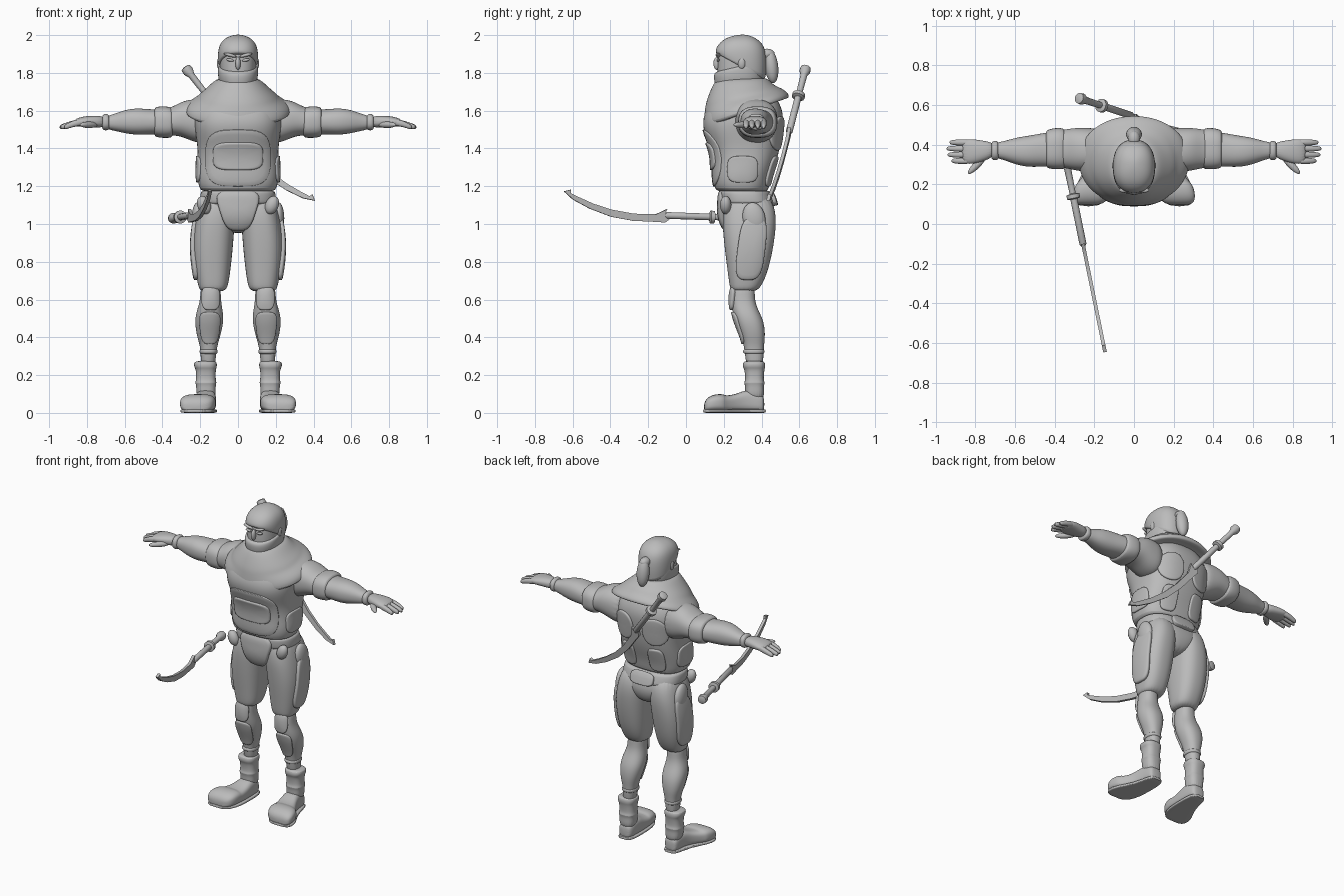
import bpy, bmesh, math
from math import sin, cos, pi, copysign
from mathutils import Vector, Matrix

cube = bpy.data.objects.get("Cube")
if cube:
    bpy.data.objects.remove(cube)

grey = bpy.data.materials.new("plain grey")
grey.use_nodes = True
tone = (0.5, 0.5, 0.5, 1)
grey.diffuse_color = tone
grey.node_tree.nodes["Principled BSDF"].inputs["Base Color"].default_value = tone


def finish(name, bm, smooth=0, mirror=False):
    """Turn a bmesh into a smooth object, optionally mirrored across x."""
    bmesh.ops.recalc_face_normals(bm, faces=bm.faces)
    mesh = bpy.data.meshes.new(name)
    bm.to_mesh(mesh)
    bm.free()
    mesh.materials.append(grey)
    obj = bpy.data.objects.new(name, mesh)
    bpy.context.collection.objects.link(obj)
    bpy.context.view_layer.objects.active = obj
    bpy.ops.object.select_all(action='DESELECT')
    obj.select_set(True)
    bpy.ops.object.shade_smooth_by_angle(angle=math.radians(50))
    if smooth:
        obj.modifiers.new("smooth", 'SUBSURF').levels = smooth
        obj.modifiers["smooth"].render_levels = smooth
    if mirror:
        obj.modifiers.new("mirror", 'MIRROR')
    return obj


def rounded(angle, power):
    """Point on a unit superellipse."""
    return [copysign(abs(v) ** (2 / power), v) for v in (cos(angle), sin(angle))]


def loft(name, rings, axis='z', power=2.3, seg=24, smooth=2, mirror=False, caps=True):
    """Skin rings of (position, low a, high a, low b, high b, optional tilt)."""
    bm = bmesh.new()
    loops = []
    for t, a0, a1, b0, b1, *tilt in rings:
        loop = []
        for i in range(seg):
            u, v = rounded(2 * pi * (i + .5) / seg, power)
            a = (a0 + a1) / 2 + u * (a1 - a0) / 2
            b = (b0 + b1) / 2 + v * (b1 - b0) / 2
            h = t + (tilt[0] * v if tilt else 0)
            loop.append(bm.verts.new({'z': (a, b, h), 'x': (h, a, b), 'y': (a, h, b)}[axis]))
        loops.append(loop)
    for low, high in zip(loops, loops[1:]):
        for i in range(seg):
            j = (i + 1) % seg
            bm.faces.new((low[i], low[j], high[j], high[i]))
    if caps:
        for loop in (loops[0], loops[-1]):
            bm.faces.new(loop)
    return finish(name, bm, smooth, mirror)


def upright(name, rings, **options):
    """Loft symmetric rings of (z, half width, front y, back y, optional tilt)."""
    return loft(name, [(z, -w, w, *rest) for z, w, *rest in rings], **options)


def plate(name, target, center, half, side, thick=.015, taper=0, lean=0, power=3.5, mirror=False):
    """Rounded panel wrapped on a body; side is its facing direction."""
    bm = bmesh.new()
    seg, steps = 32, 6
    cx, cy, cz = center
    hub, last = None, None
    for k in range(steps + 1):
        f = k / steps
        loop = []
        for i in range(seg if k else 1):
            u, v = rounded(2 * pi * i / seg, power)
            h = v * f * half[1]
            w = u * f * half[0] * (1 + taper * v * f) + lean * h
            spot = (cx, cy + w, cz + h) if side[0] else (cx + w, cy, cz + h)
            loop.append(bm.verts.new(spot))
        for i in range(seg if k else 0):
            j = (i + 1) % seg
            if last:
                bm.faces.new((last[i], last[j], loop[j], loop[i]))
            else:
                bm.faces.new((hub, loop[j], loop[i]))
        if k:
            last = loop
        else:
            hub = loop[0]
    obj = finish(name, bm)
    wrap = obj.modifiers.new("wrap", 'SHRINKWRAP')
    wrap.target = target
    wrap.wrap_method = 'PROJECT'
    wrap.use_project_x, wrap.use_project_y = bool(side[0]), bool(side[1])
    wrap.use_positive_direction = sum(side) < 0
    wrap.use_negative_direction = sum(side) > 0
    shell = obj.modifiers.new("shell", 'SOLIDIFY')
    shell.thickness, shell.offset = thick * 2, 0
    edge = obj.modifiers.new("edge", 'BEVEL')
    edge.width, edge.segments = thick * .5, 2
    if mirror:
        obj.modifiers.new("mirror", 'MIRROR')
    return obj


def ball(name, center, size, turn=(0, 'X'), mirror=False):
    bm = bmesh.new()
    bmesh.ops.create_uvsphere(bm, u_segments=24, v_segments=14, radius=1)
    bm.transform(Matrix.Translation(center) @ Matrix.Rotation(turn[0], 4, turn[1])
                 @ Matrix.Diagonal((*size, 1)))
    return finish(name, bm, 0, mirror)


def sword(name, start, along, up):
    """Curved sword: round pommel, grip, ring guard and hooked blade."""
    along = Vector(along).normalized()
    up = Vector(up)
    up = (up - along * up.dot(along)).normalized()
    frame = Matrix((along, up, along.cross(up))).transposed().to_4x4()
    frame.translation = Vector(start)
    grip = [(0, .015), (.005, .027), (.03, .029), (.055, .018), (.18, .016), (.185, .034),
            (.205, .034), (.21, .018), (.44, .018), (.45, .012)]
    handle = loft(name + "_handle", [(t, -r, r, -r, r) for t, r in grip],
                  axis='x', power=2, seg=16, smooth=0)
    handle.data.transform(frame)
    bm = bmesh.new()
    outline = [(.42, -.015), (.45, -.038), (.50, -.036), (.62, -.035), (.74, -.018), (.86, .022),
               (.95, .066), (1, .108), (.965, .118), (.965, .10), (.92, .08), (.84, .048),
               (.74, .02), (.62, .003), (.5, .004), (.44, .034), (.45, .014), (.42, .014)]
    front = [[bm.verts.new((u, v, w)) for u, v in outline] for w in (-.009, .009)]
    bm.faces.new(front[0])
    bm.faces.new(front[1])
    for i in range(len(outline)):
        j = (i + 1) % len(outline)
        bm.faces.new((front[0][i], front[0][j], front[1][j], front[1][i]))
    bm.transform(frame)
    finish(name + "_blade", bm)


# Torso, belt and pelvis
torso = upright("torso", [
    (1.17, .18, .18, .42), (1.18, .205, .15, .44), (1.25, .22, .14, .45), (1.33, .215, .145, .48),
    (1.41, .215, .13, .5), (1.5, .23, .085, .51), (1.58, .235, .09, .52), (1.66, .19, .14, .49),
    (1.73, .1, .2, .42)], power=2.6)
pelvis = upright("pelvis", [
    (1.2, .18, .19, .43), (1.12, .195, .19, .46), (1.06, .19, .185, .475), (1, .12, .2, .46),
    (.95, .05, .24, .42)], power=2.6)
upright("belt", [(1.1, .19, .19, .465), (1.11, .205, .18, .47), (1.17, .2, .175, .45),
                 (1.18, .19, .18, .44)], power=2.6)
front, back, outer = (0, -1), (0, 1), (1, 0)
plate("abdomen_armour", torso, (0, 0, 1.35), (.17, .15), front, .008)
plate("belly_panel", torso, (0, 0, 1.36), (.13, .075), front, .018, power=4)
plate("groin_guard", pelvis, (0, 0, 1.075), (.095, .1), front, .025, taper=.35)
plate("back_pouch", pelvis, (0, .7, 1.13), (.08, .035), back, .025)
plate("back_panels", torso, (.1, .7, 1.28), (.05, .08), back, .012, mirror=True)
plate("shoulder_blades", torso, (.11, .7, 1.48), (.075, .09), back, .012, power=2.2, mirror=True)
plate("side_ribs", torso, (.5, .3, 1.29), (.08, .07), outer, .01, mirror=True)
ball("hip_pouches", (.215, .36, 1.03), (.03, .06, .085), (.2, 'X'), True)
ball("belt_pouches", (.18, .21, 1.1), (.035, .03, .05), (.4, 'Y'), True)

# Draped cowl and neck scarf
upright("cowl", [
    (1.6, .2, .17, .46, .07), (1.585, .27, .11, .535, .075), (1.6, .285, .09, .55, .075),
    (1.635, .27, .095, .54, .06), (1.665, .22, .1, .515, .05), (1.685, .205, .105, .49, .04),
    (1.72, .165, .125, .46, .02), (1.765, .12, .15, .43, .01), (1.77, .09, .18, .4)], power=2.1)

# Head, mask, hood and hair
upright("face", [
    (1.7, .08, .18, .38), (1.78, .094, .165, .4), (1.86, .097, .167, .41), (1.92, .097, .17, .41),
    (1.96, .07, .21, .37)])
upright("mask", [
    (1.68, .07, .18, .38), (1.72, .092, .155, .4), (1.78, .108, .145, .415),
    (1.83, .107, .15, .42, .03), (1.84, .1, .165, .41, .03)])
upright("hood", [
    (1.83, .098, .17, .41, -.07), (1.835, .106, .158, .425, -.07), (1.91, .109, .153, .43, -.01),
    (1.96, .095, .175, .405), (1.99, .06, .22, .36), (2.003, .015, .28, .32)])
ball("nose", (0, .165, 1.85), (.014, .02, .035))
ball("brows", (.042, .17, 1.894), (.035, .013, .009), (-.25, 'Y'), True)
ball("eyes", (.042, .17, 1.868), (.02, .008, .008), (-.2, 'Y'), True)
ball("ear_guards", (.1, .295, 1.85), (.012, .02, .03), mirror=True)
ball("hair_tail", (0, .452, 1.835), (.04, .036, .09), (.12, 'X'))
ball("hair_knot", (0, .43, 1.9), (.03, .04, .028))

# Arms, bands and hands
loft("arms", [
    (.14, .26, .48, 1.42, 1.65), (.23, .26, .485, 1.43, 1.665), (.3, .27, .485, 1.465, 1.65),
    (.36, .285, .475, 1.47, 1.61), (.45, .29, .46, 1.475, 1.605), (.53, .285, .445, 1.47, 1.615),
    (.6, .3, .435, 1.48, 1.605), (.66, .325, .415, 1.495, 1.58), (.71, .335, .41, 1.505, 1.57)],
    axis='x', mirror=True)
loft("arm_bands", [
    (.345, .29, .46, 1.47, 1.6), (.35, .275, .485, 1.455, 1.62), (.4, .275, .485, 1.455, 1.625),
    (.44, .28, .475, 1.46, 1.62), (.445, .3, .46, 1.48, 1.6)], axis='x', power=2.6, mirror=True)
loft("wrist_cuffs", [
    (.68, .34, .4, 1.51, 1.56), (.685, .32, .42, 1.495, 1.585), (.715, .32, .42, 1.495, 1.585),
    (.72, .34, .4, 1.51, 1.56)], axis='x', mirror=True)
loft("palms", [
    (.7, .34, .41, 1.51, 1.57), (.76, .315, .42, 1.51, 1.575), (.82, .3, .43, 1.515, 1.57),
    (.87, .305, .425, 1.515, 1.555)], axis='x', mirror=True)
for i, reach in enumerate((.92, .94, .945, .93)):
    y = .318 + i * .031
    loft("finger_" + str(i + 1), [
        (.82, y - .016, y + .016, 1.52, 1.56), (.87, y - .017, y + .017, 1.515, 1.55),
        (reach - .01, y - .013, y + .013, 1.5, 1.53), (reach, y - .006, y + .006, 1.505, 1.52)],
        axis='x', seg=12, smooth=1, mirror=True)
ball("thumbs", (.79, .3, 1.525), (.065, .018, .017), (-.8, 'Z'), True)

# Legs, plates and boots
thighs = loft("thighs", [
    (1.17, .03, .18, .22, .44), (1.06, .015, .215, .19, .48), (.96, .02, .235, .195, .475),
    (.86, .028, .24, .205, .46), (.75, .04, .228, .22, .435), (.67, .052, .21, .23, .4),
    (.64, .07, .2, .24, .37)], power=2.5, mirror=True)
calves = loft("calves", [
    (.7, .09, .2, .25, .37), (.6, .092, .197, .235, .36), (.54, .08, .22, .245, .385),
    (.48, .075, .23, .26, .415), (.4, .095, .217, .295, .42), (.34, .115, .195, .31, .41),
    (.22, .12, .2, .32, .41)], mirror=True)
plate("thigh_armour", thighs, (.5, .345, .87), (.07, .165), outer, .018, lean=.12, mirror=True)
plate("knee_pads", calves, (.145, 0, .605), (.042, .06), front, .015, mirror=True)
plate("shin_guards", calves, (.15, 0, .45), (.05, .085), front, .01, taper=.2, mirror=True)
loft("ankle_ties", [
    (.31, .12, .19, .32, .4), (.315, .107, .205, .3, .417), (.335, .107, .205, .3, .417),
    (.34, .12, .19, .32, .4)], mirror=True)
loft("boots", [
    (.275, .13, .21, .32, .4), (.27, .11, .235, .3, .42), (.24, .112, .232, .3, .42),
    (.23, .118, .222, .31, .415), (.17, .118, .222, .315, .41), (.16, .112, .228, .305, .42),
    (.145, .12, .22, .315, .41), (.06, .115, .22, .31, .42)], power=2.6, mirror=True)
loft("shoes", [
    (.415, .14, .2, .01, .08), (.4, .12, .215, .005, .1), (.33, .115, .22, .005, .13),
    (.27, .115, .24, .005, .1), (.21, .117, .28, .005, .09), (.2, .117, .295, .005, .1),
    (.15, .12, .31, .005, .1), (.11, .14, .305, .005, .08), (.095, .18, .28, .01, .05)],
    axis='y', power=3, mirror=True)
loft("soles", [
    (.425, .14, .2, 0, .02), (.4, .11, .22, 0, .02), (.28, .11, .24, 0, .02), (.19, .112, .3, 0, .02),
    (.12, .135, .312, 0, .02), (.088, .18, .28, 0, .02)], axis='y', power=5, smooth=1, mirror=True)

# Swords: one slung across the back, one held out at the hip
sword("back_sword", (-.28, .635, 1.83), (.6, -.2, -.77), (.77, 0, .6))
sword("hip_sword", (-.345, .33, 1.03), (.2, -.98, .035), (0, 0, 1))
